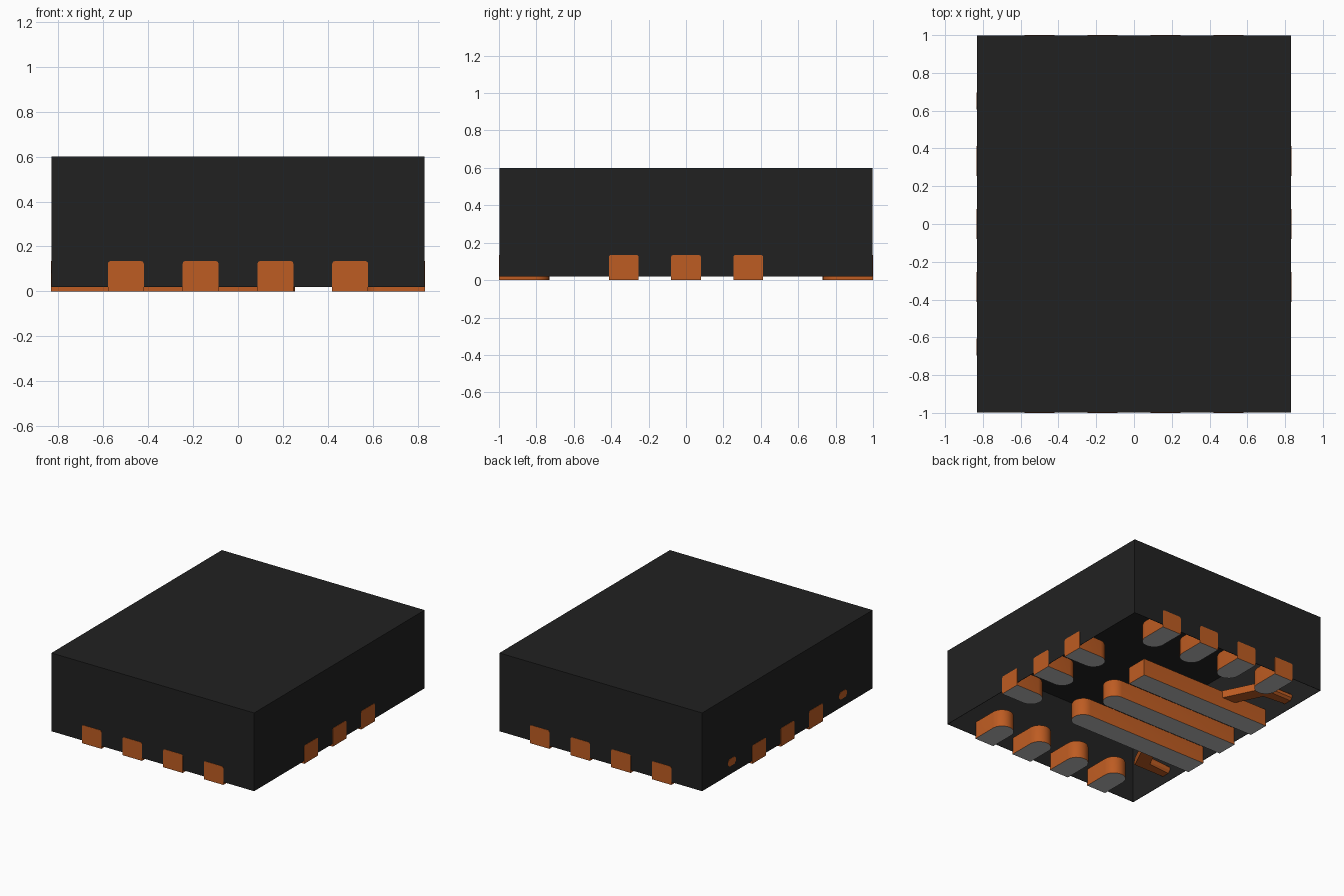
import bpy, bmesh, math
from mathutils import Matrix, Vector

cube = bpy.data.objects.get("Cube")
if cube:
    bpy.data.objects.remove(cube, do_unlink=True)


def material(name, rgb):
    m = bpy.data.materials.new(name)
    m.use_nodes = True
    m.diffuse_color = (*rgb, 1)
    m.node_tree.nodes["Principled BSDF"].inputs["Base Color"].default_value = (*rgb, 1)
    return m


BLACK = material("black resin", (0.0155, 0.0155, 0.0155))
COPPER = material("copper", (0.515, 0.107, 0.016))
TIN = material("tin plating", (0.50, 0.50, 0.50))

HX, HY = 0.833, 1.0      # half width and half depth
LEAD_W, LEAD_H = 0.16, 0.135


def finish(bm, name, mats, smooth=False):
    bmesh.ops.recalc_face_normals(bm, faces=bm.faces)
    mesh = bpy.data.meshes.new(name)
    bm.to_mesh(mesh)
    bm.free()
    ob = bpy.data.objects.new(name, mesh)
    bpy.context.collection.objects.link(ob)
    for m in mats:
        mesh.materials.append(m)
    if smooth:
        bpy.ops.object.select_all(action='DESELECT')
        ob.select_set(True)
        bpy.context.view_layer.objects.active = ob
        bpy.ops.object.shade_smooth_by_angle(angle=math.radians(30))
    return ob


def prism(outline, z0, z1):
    """Extrude a plan outline between two heights."""
    bm = bmesh.new()
    base = bm.faces.new([bm.verts.new((x, y, z0)) for x, y in outline])
    top = bmesh.ops.extrude_face_region(bm, geom=[base])["geom"]
    for v in top:
        if isinstance(v, bmesh.types.BMVert):
            v.co.z = z1
    return bm


def lead(name, x, y, angle, length, rounded=True):
    """Lead whose flat outer end is at (x, y) and which runs inward along angle."""
    r = LEAD_W / 2
    if rounded:
        inner = [(length - r + r * math.cos(a), r * math.sin(a))
                 for a in (math.pi * (i / 12 - 0.5) for i in range(13))]
    else:
        inner = [(length, -r), (length, r)]
    bm = prism([(0, -r)] + inner + [(0, r)], 0, LEAD_H)
    # Soften the upper rim, leaving the outer end flat
    rim = [e for e in bm.edges if all(v.co.z > 0.1 for v in e.verts)
           and not all(v.co.x < 1e-4 for v in e.verts)]
    bmesh.ops.bevel(bm, geom=rim, offset=0.012, segments=2, profile=0.5, affect='EDGES')
    bmesh.ops.recalc_face_normals(bm, faces=bm.faces)
    # Tin on the soldered underside, copper elsewhere
    for f in bm.faces:
        f.material_index = 1 if f.normal.z < -0.5 and f.calc_center_median().z < 0.01 else 0
    bm.transform(Matrix.Translation(Vector((x, y, 0))) @ Matrix.Rotation(angle, 4, 'Z'))
    return finish(bm, name, [COPPER, TIN], smooth=True)


# Body: a thin shell, open underneath
bx, by = HX - 0.002, HY - 0.002
bm = prism([(-bx, -by), (bx, -by), (bx, by), (-bx, by)], 0.02, 0.6)
bmesh.ops.recalc_face_normals(bm, faces=bm.faces)
bmesh.ops.delete(bm, geom=[f for f in bm.faces if f.normal.z < -0.5], context='FACES_ONLY')
body = finish(bm, "package_body", [BLACK])
shell = body.modifiers.new("shell", 'SOLIDIFY')
shell.thickness = 0.004
shell.offset = -1

# Four short leads along the front and the back
for i, x in enumerate((-0.5, -0.167, 0.167, 0.5), 1):
    lead(f"front_lead_{i}", x, -HY, math.pi / 2, 0.27)
    lead(f"back_lead_{i}", x, HY, -math.pi / 2, 0.27)

# Three short leads on the +x side, each facing a long bar from the -x side
for i, y in enumerate((-0.333, 0.0, 0.333), 1):
    lead(f"left_lead_{i}", HX, y, math.pi, 0.27)
    lead(f"long_bar_{i}", -HX, y, 0, HX + 0.255, rounded=(i < 3))

# Raised tie arms from the outer bars to the -x wall
arm = [(-0.43, 0.38), (-0.585, 0.695), (-HX, 0.695),
       (-HX, 0.605), (-0.65, 0.605), (-0.54, 0.38)]
for name, s in (("back_tie_arm", 1), ("front_tie_arm", -1)):
    bm = prism([(x, s * y) for x, y in arm], 0.08, 0.135)
    # Bevel the long edges so the exposed end is eight-sided
    long_edges = [e for e in bm.edges
                  if abs(e.verts[0].co.z - e.verts[1].co.z) < 1e-4
                  and min(abs(v.co.y) for v in e.verts) > 0.6
                  and abs(e.verts[0].co.x - e.verts[1].co.x) > 0.1]
    bmesh.ops.bevel(bm, geom=long_edges, offset=0.016, segments=1, affect='EDGES')
    finish(bm, name, [COPPER])
